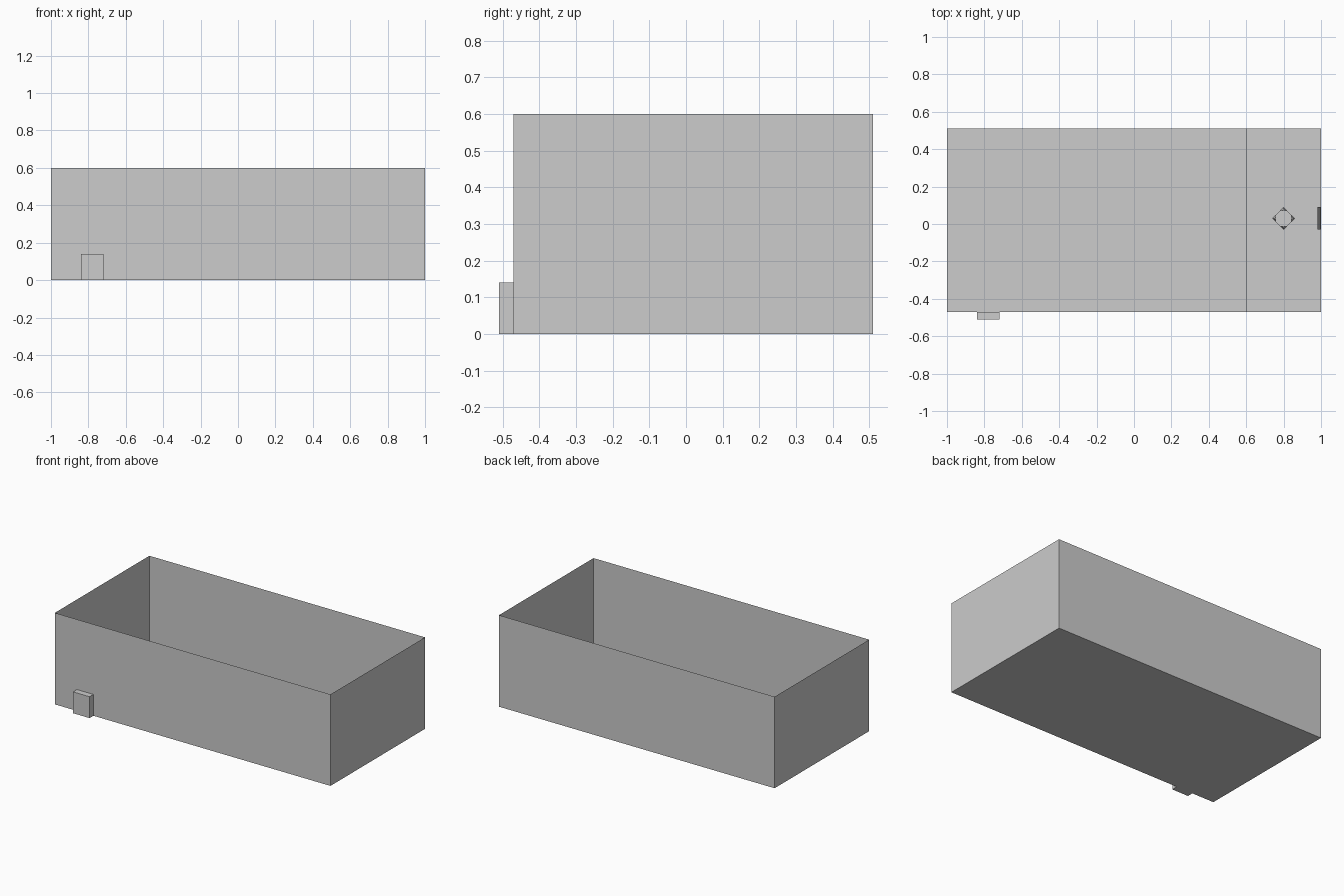
import bpy, bmesh, math
from mathutils import Matrix

default = bpy.data.objects.get("Cube")
if default:
    bpy.data.objects.remove(default, do_unlink=True)


def material(name, value):
    mat = bpy.data.materials.new(name)
    mat.use_nodes = True
    colour = (value, value, value, 1)
    mat.diffuse_color = colour
    mat.node_tree.nodes["Principled BSDF"].inputs["Base Color"].default_value = colour
    return mat


grey = material("light grey", 0.604)
dark = material("dark grey", 0.11)


def finish(name, bm, mat):
    mesh = bpy.data.meshes.new(name)
    bm.to_mesh(mesh)
    bm.free()
    mesh.materials.append(mat)
    obj = bpy.data.objects.new(name, mesh)
    bpy.context.collection.objects.link(obj)
    return obj


def box(name, low, high, mat, open_top=False):
    bm = bmesh.new()
    bmesh.ops.create_cube(bm, size=1)
    for v in bm.verts:
        v.co = [h if c > 0 else l for c, l, h in zip(v.co, low, high)]
    if open_top:
        top = [f for f in bm.faces if f.normal.z > 0.5 or
               all(v.co.z > high[2] - 0.001 for v in f.verts)]
        bmesh.ops.delete(bm, geom=top, context="FACES")
    return finish(name, bm, mat)


def prism(name, sides, r_low, r_high, z_low, z_high, centre, turn, mat):
    bm = bmesh.new()
    bmesh.ops.create_cone(bm, cap_ends=True, segments=sides, radius1=r_low,
                          radius2=r_high, depth=z_high - z_low)
    place = Matrix.Translation((*centre, (z_low + z_high) / 2))
    bmesh.ops.transform(bm, verts=bm.verts,
                        matrix=place @ Matrix.Rotation(turn, 4, "Z"))
    return finish(name, bm, mat)


# Thin-walled open room and the raised floor at its left end
box("room_shell", (-1, -0.47, 0), (1, 0.51, 0.6), grey, open_top=True)
box("raised_floor", (0.6, -0.47, 0), (1, 0.51, 0.02), grey)

# Entrance outside the front wall and the slab inside the left wall
box("front_entrance", (-0.84, -0.51, 0), (-0.72, -0.47, 0.14), grey)
box("end_wall_panel", (0.98, -0.03, 0.02), (0.998, 0.09, 0.14), dark)

# Small pedestal: pointed foot below an eight-sided post
spot = (0.8, 0.03)
prism("pedestal_foot", 4, 0.06, 0.05, 0.02, 0.05, spot, 0, grey)
prism("pedestal_post", 8, 0.046, 0.046, 0.05, 0.14, spot, math.pi / 8, grey)
